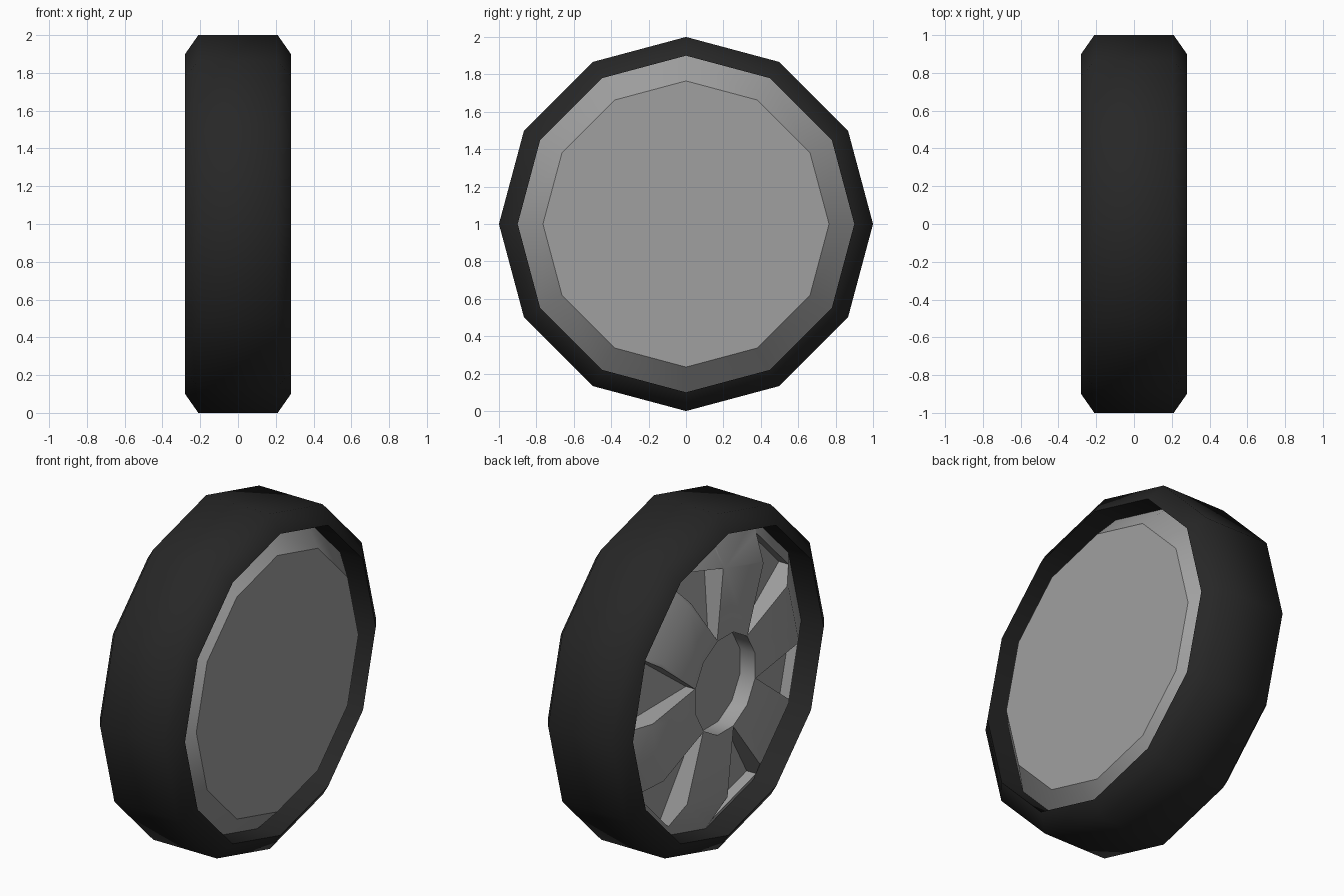
import bpy, math

if "Cube" in bpy.data.objects:
    bpy.data.objects.remove(bpy.data.objects["Cube"])

SIDES = 12
CENTRE_Z = 1.0

def mesh_object(name, verts, faces):
    me = bpy.data.meshes.new(name)
    me.from_pydata(verts, [], faces)
    me.update()
    ob = bpy.data.objects.new(name, me)
    bpy.context.collection.objects.link(ob)
    return ob

def on_axle(x, r, deg):
    a = math.radians(deg)
    return (x, r * math.cos(a), CENTRE_Z + r * math.sin(a))

def lathe(name, profile, offset=0, caps=False):
    """Spin (x, radius) points about the axle; profile runs from -x to +x."""
    verts = [on_axle(x, r, offset + k * 360 / SIDES)
             for x, r in profile for k in range(SIDES)]
    faces = []
    for i in range(len(profile) - 1):
        for k in range(SIDES):
            n = (k + 1) % SIDES
            a, b = i * SIDES, (i + 1) * SIDES
            faces.append((a + k, b + k, b + n, a + n))
    if caps:
        last = (len(profile) - 1) * SIDES
        faces.append(tuple(range(SIDES)))
        faces.append(tuple(last + k for k in reversed(range(SIDES))))
    ob = mesh_object(name, verts, [f[::-1] for f in faces])
    return ob

def paint(ob, name, rgb):
    mat = bpy.data.materials.new(name)
    mat.diffuse_color = (*rgb, 1)
    mat.use_nodes = True
    mat.node_tree.nodes["Principled BSDF"].inputs["Base Color"].default_value = mat.diffuse_color
    ob.data.materials.append(mat)

def smooth(ob, degrees):
    bpy.ops.object.select_all(action='DESELECT')
    bpy.context.view_layer.objects.active = ob
    ob.select_set(True)
    bpy.ops.object.shade_smooth_by_angle(angle=math.radians(degrees))

# tyre: tread, chamfered shoulders and inner lips
tyre = lathe("tyre", [(-.10, .9), (-.28, .9), (-.21, 1), (.21, 1), (.28, .9), (.10, .9)])
paint(tyre, "rubber", (.02, .02, .02))
smooth(tyre, 60)

# rim: closed disc with a bevelled cap on each side
rim = lathe("rim", [(-.26, .69), (-.13, .9), (.13, .9), (.26, .765)], caps=True)
paint(rim, "metal", (.35, .35, .35))

# cutter for the round pocket at the hub
hub = lathe("hub_cutter", [(-.5, .29), (-.16, .29)], offset=15, caps=True)

# cutter for the six wedge slots between the spokes, floors sloping outward
verts, faces = [], []
for k in range(6):
    mid, b = 135 + 60 * k, len(verts)
    for inner_x, outer_x in ((-.5, -.5), (-.20, -.11)):
        verts += [on_axle(inner_x, .297, mid),
                  on_axle(outer_x, .83, mid + 15),
                  on_axle(outer_x, .83, mid - 15)]
    quads = [(0, 1, 2), (5, 4, 3), (0, 3, 4, 1), (1, 4, 5, 2), (2, 5, 3, 0)]
    faces += [tuple(b + i for i in q) for q in quads]
slots = mesh_object("slot_cutter", verts, faces)

import bmesh
for ob in (tyre, rim, hub, slots):
    bm = bmesh.new()
    bm.from_mesh(ob.data)
    bmesh.ops.recalc_face_normals(bm, faces=bm.faces)
    bm.to_mesh(ob.data)
    bm.free()

for cutter in (hub, slots):
    mod = rim.modifiers.new(cutter.name, 'BOOLEAN')
    mod.operation, mod.solver, mod.object = 'DIFFERENCE', 'EXACT', cutter
    bpy.context.view_layer.objects.active = rim
    bpy.ops.object.modifier_apply(modifier=mod.name)
for cutter in (hub, slots):
    bpy.data.objects.remove(cutter)
smooth(rim, 40)
